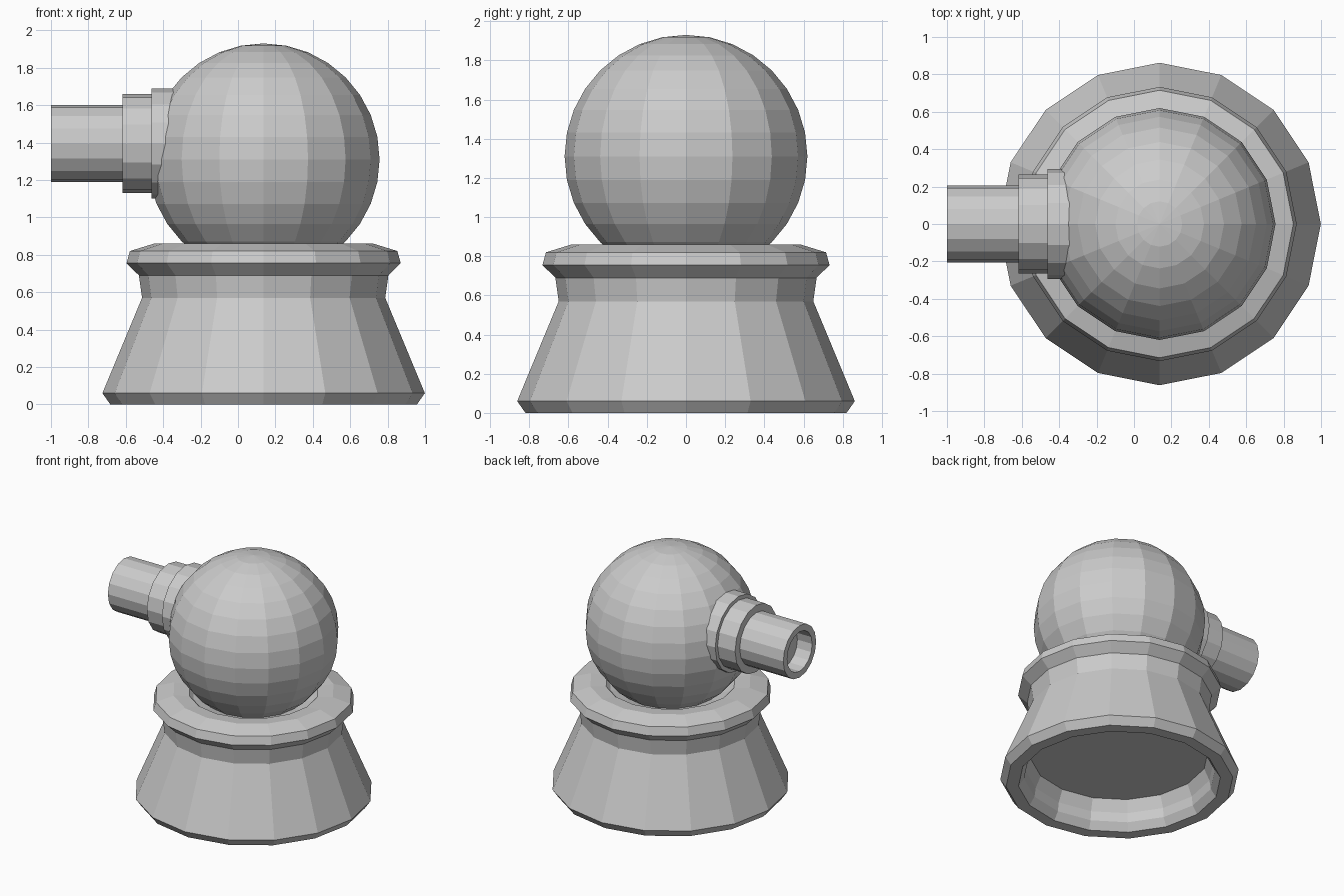
import bpy, bmesh
from math import cos, sin, pi

if "Cube" in bpy.data.objects:
    bpy.data.objects.remove(bpy.data.objects["Cube"])

SIDES = 16
CX = 0.137      # axis of base and ball
PIPE_Z = 1.395  # axis of pipe


def lathe(name, profile, point):
    """Revolve (radius, height) pairs; radius 0 makes a closed pole."""
    bm = bmesh.new()
    rings = []
    for r, h in profile:
        n = SIDES if r > 0 else 1
        rings.append([bm.verts.new(point(r, 2 * pi * i / SIDES, h)) for i in range(n)])
    for a, b in zip(rings, rings[1:]):
        for i in range(SIDES):
            j = (i + 1) % SIDES
            quad = [a[i % len(a)], a[j % len(a)], b[j % len(b)], b[i % len(b)]]
            bm.faces.new(list(dict.fromkeys(quad)))
    bmesh.ops.recalc_face_normals(bm, faces=bm.faces)
    mesh = bpy.data.meshes.new(name)
    bm.to_mesh(mesh)
    bm.free()
    obj = bpy.data.objects.new(name, mesh)
    bpy.context.collection.objects.link(obj)
    return obj


def upright(r, a, h):
    return (CX + r * cos(a), r * sin(a), h)


def sideways(r, a, h):
    return (h, r * cos(a), PIPE_Z + r * sin(a))


# Flared pedestal with rolled rim, ball seat and recessed underside
lathe("pedestal", [
    (0, 0.22), (0.64, 0.22), (0.68, 0.13), (0.69, 0.06), (0.73, 0.0),
    (0.82, 0.0), (0.862, 0.06), (0.65, 0.57), (0.667, 0.69), (0.733, 0.755),
    (0.715, 0.82), (0.585, 0.86), (0.47, 0.85), (0.44, 0.82), (0.36, 0.80),
    (0, 0.80)], upright)

# Ball head
bpy.ops.mesh.primitive_uv_sphere_add(segments=SIDES, ring_count=16, radius=0.62,
                                     location=(CX, 0, 1.31))
bpy.context.object.name = "ball"

# Stepped collars and hollow spout
lathe("spout", [
    (0, -0.87), (0.157, -0.87), (0.157, -1.0), (0.207, -1.0), (0.207, -0.617),
    (0.265, -0.617), (0.265, -0.463), (0.295, -0.463), (0.295, -0.30),
    (0, -0.30)], sideways)
